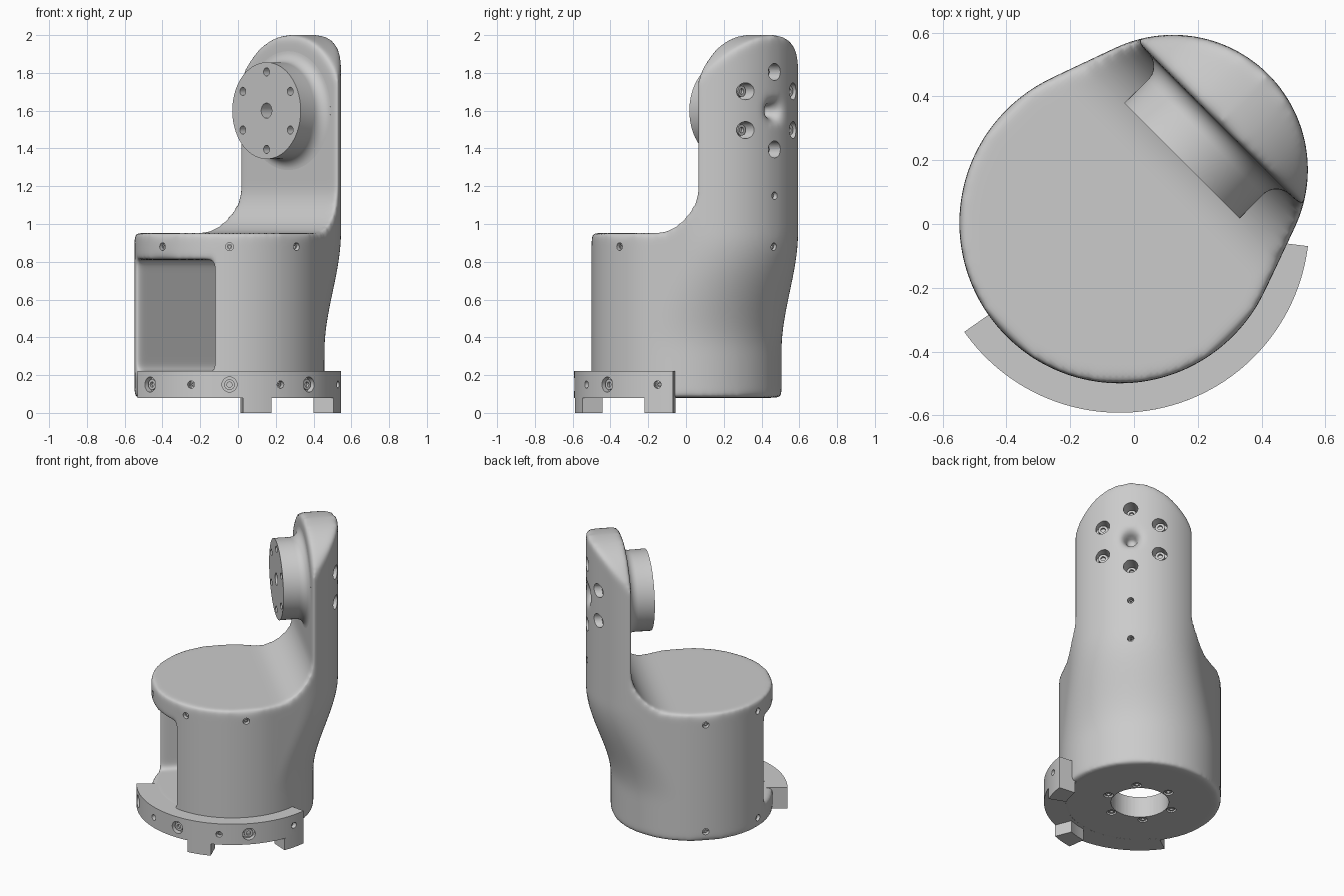
import bpy, bmesh
from math import pi, cos, sin, acos, radians
from mathutils import Matrix, Vector

if "Cube" in bpy.data.objects:
    bpy.data.objects.remove(bpy.data.objects["Cube"])

GREY = bpy.data.materials.new("light grey")
GREY.use_nodes = True
GREY.diffuse_color = (0.6, 0.6, 0.6, 1)
GREY.node_tree.nodes["Principled BSDF"].inputs["Base Color"].default_value = (0.6, 0.6, 0.6, 1)

# Working frame: +X runs from the base axis towards the arm, which stands on the diagonal
FRAME = Matrix.Translation((-0.045, 0.003, 0)) @ Matrix.Rotation(radians(45), 4, 'Z')
BASE_R, ARM_R, ARM_OFFSET = 0.503, 0.423, 0.237
BOTTOM, DECK, FACE, HUB_Z = 0.08, 0.952, 0.44, 1.6
TO_X = Matrix.Rotation(pi / 2, 4, 'Y')


def radial(deg, z):
    return Matrix.Translation((0, 0, z)) @ Matrix.Rotation(radians(deg), 4, 'Z') @ TO_X


def along_arm(v, z):
    return Matrix.Translation((0, v, z)) @ TO_X


def loft(bm, rings):
    """Skin a list of point rings and cap both ends."""
    rings = [[bm.verts.new(p) for p in ring] for ring in rings]
    n = len(rings[0])
    for a, b in zip(rings, rings[1:]):
        for i in range(n):
            j = (i + 1) % n
            bm.faces.new((a[i], a[j], b[j], b[i]))
    bm.faces.new(rings[0])
    bm.faces.new(rings[-1])


def revolve(bm, profile, mat, n=24):
    """Closed solid of revolution from (radius, height) pairs."""
    turns = [2 * pi * i / n for i in range(n)]
    loft(bm, [[mat @ Vector((r * cos(t), r * sin(t), h)) for t in turns] for r, h in profile])


def arc_block(bm, r0, r1, a0, a1, z0, z1, n):
    """Curved bar with a rectangular section."""
    rings = []
    for i in range(n + 1):
        t = radians(a0 + (a1 - a0) * i / n)
        rings.append([(r * cos(t), r * sin(t), z)
                      for r, z in ((r0, z0), (r1, z0), (r1, z1), (r0, z1))])
    loft(bm, rings)


def finish(bm, name, helper=False):
    bmesh.ops.recalc_face_normals(bm, faces=bm.faces[:])
    me = bpy.data.meshes.new(name)
    bm.to_mesh(me)
    bm.free()
    ob = bpy.data.objects.new(name, me)
    bpy.context.collection.objects.link(ob)
    ob.matrix_basis = FRAME
    ob.hide_render = helper
    me.materials.append(GREY)
    return ob


def cut(ob, cutter):
    mod = ob.modifiers.new("cut", 'BOOLEAN')
    mod.operation, mod.solver, mod.object = 'DIFFERENCE', 'EXACT', cutter


def apply_and_smooth(ob, angle=32):
    bpy.context.view_layer.update()
    bpy.ops.object.select_all(action='DESELECT')
    ob.select_set(True)
    bpy.context.view_layer.objects.active = ob
    cutters = {m.object for m in ob.modifiers if m.type == 'BOOLEAN'}
    for m in list(ob.modifiers):
        bpy.ops.object.modifier_apply(modifier=m.name)
    bpy.ops.object.shade_smooth_by_angle(angle=radians(angle))
    for c in cutters:
        bpy.data.objects.remove(c)


# Housing: hull of the base circle and an arm circle that leans outwards with height
LIMIT = acos((BASE_R - ARM_R) / ARM_OFFSET)


def section(z):
    t = min(max((z - 0.33) / (DECK - 0.33), 0), 1)
    t = t * t * (3 - 2 * t)
    arm = (BASE_R + (ARM_R - BASE_R) * t, ARM_OFFSET * t)
    ring = []
    for i in range(160):
        a = -pi + 2 * pi * (i + 0.5) / 160
        r, c = arm if abs(a) < LIMIT else (BASE_R, 0)
        ring.append((c + r * cos(a), r * sin(a), z))
    return ring


bm = bmesh.new()
levels = [BOTTOM] + [0.33 + (DECK - 0.33) * i / 20 for i in range(21)] + [2.002]
loft(bm, [section(z) for z in levels])
housing = finish(bm, "housing")

# Space above the deck, with the large fillet up to the arm face
bm = bmesh.new()
side = [(-1, DECK)]
side += [(0.19 + 0.25 * sin(t), DECK + 0.25 - 0.25 * cos(t))
         for t in [pi / 2 * i / 24 for i in range(25)]]
side += [(FACE, 2.3), (-1, 2.3)]
loft(bm, [[(u, v, z) for u, z in side] for v in (-1, 1)])
cut(housing, finish(bm, "deck_cutter", True))

# Round top of the arm
bm = bmesh.new()
arch = [(0.402 * cos(pi * i / 64), HUB_Z + 0.402 * sin(pi * i / 64)) for i in range(65)]
arch += [(-0.7, HUB_Z), (-0.7, 2.3), (0.7, 2.3), (0.7, HUB_Z)]
loft(bm, [[(u, v, z) for v, z in arch] for u in (0.3, 1)])
cut(housing, finish(bm, "arch_cutter", True))

# Deep box-shaped chamber open at the side away from the arm, and the dimple behind the hub
bm = bmesh.new()
loft(bm, [[(u, v, z) for u, v in ((-0.7, -0.283), (0.3, -0.283), (0.3, 0.283), (-0.7, 0.283))]
          for z in (0.222, 0.81)])
revolve(bm, [(0.035, 0.56), (0.038, 0.6), (0.048, 0.63), (0.07, 0.652), (0.07, 0.8)],
        along_arm(0, HUB_Z), 32)
cut(housing, finish(bm, "chamber_cutter", True))

# Soft rounded edges all over the casting
remesh = housing.modifiers.new("remesh", 'REMESH')
remesh.mode, remesh.voxel_size = 'VOXEL', 0.014
soften = housing.modifiers.new("soften", 'SMOOTH')
soften.factor, soften.iterations = 0.5, 20

# Screw holes and bores
bolt_circle = [(0.205 * sin(pi * i / 3), HUB_Z + 0.205 * cos(pi * i / 3)) for i in range(6)]
base_screws = [(a, 0.88) for a in (180, 225, 270, 90, 135)] + [(90, 0.15), (135, 0.15)]
holes, screws = bmesh.new(), bmesh.new()


def screw(mat, r, top):
    revolve(screws, [(r, top - 0.04), (r, top), (r * 0.5, top), (r * 0.5, top - 0.015)], mat, 16)


for a, z in base_screws:
    revolve(holes, [(0.021, 0.47), (0.021, 0.6)], radial(a, z), 16)
    screw(radial(a, z), 0.014, 0.487)
for z in (0.88, 1.15):
    revolve(holes, [(0.02, 0.62), (0.02, 0.8)], radial(0, z), 16)
    screw(radial(0, z), 0.014, 0.638)
for v, z in bolt_circle:
    revolve(holes, [(0.045, 0.55), (0.045, 0.8)], along_arm(v, z))
    screw(along_arm(v, z), 0.03, 0.59)
for i in range(6):
    x, y = 0.215 * cos(pi * i / 3), 0.215 * sin(pi * i / 3)
    spot = Matrix.Translation((x, y, 0)) @ Matrix.Rotation(pi, 4, 'X')
    revolve(holes, [(0.03, -0.12), (0.03, 0)], spot, 16)
    screw(spot, 0.022, -0.085)
revolve(holes, [(0.18, 0), (0.18, 0.4)], Matrix(), 48)
cut(housing, finish(holes, "hole_cutter", True))
apply_and_smooth(housing, 60)

# Hub with a flared foot, bolt circle and centre bore
bm = bmesh.new()
flare = [(0.315 - 0.06 * cos(t), 0.38 + 0.06 * sin(t)) for t in [pi / 2 * i / 8 for i in range(9)]]
revolve(bm, [(0.256, 0.277)] + flare + [(0.315, 0.46)], along_arm(0, HUB_Z), 96)
hub = finish(bm, "hub")
bm = bmesh.new()
for v, z in bolt_circle:
    revolve(bm, [(0.022, 0.2), (0.022, 0.33)], along_arm(v, z), 16)
revolve(bm, [(0.04, 0.2), (0.04, 0.4)], along_arm(0, HUB_Z), 32)
cut(hub, finish(bm, "hub_cutter", True))
apply_and_smooth(hub)

# Curved bracket round the foot
bm = bmesh.new()
arc_block(bm, 0.46, 0.595, -190, -52, BOTTOM, 0.222, 72)
bracket = finish(bm, "bracket")
bm = bmesh.new()
for a in (-180, -135, -90):
    revolve(bm, [(0.04, 0.56), (0.04, 0.7)], radial(a, 0.15))
    screw(radial(a, 0.15), 0.028, 0.58)
for a in (-155, -108, -60):
    revolve(bm, [(0.02, 0.56), (0.02, 0.7)], radial(a, 0.15), 16)
    screw(radial(a, 0.15), 0.013, 0.572)
cut(bracket, finish(bm, "bracket_cutter", True))
apply_and_smooth(bracket)

# Two feet under the bracket
bm = bmesh.new()
for a in (-128, -67):
    arc_block(bm, 0.48, 0.595, a, a + 15, 0, BOTTOM, 8)
apply_and_smooth(finish(bm, "bracket_feet"))

# All screw heads
apply_and_smooth(finish(screws, "screws"))
